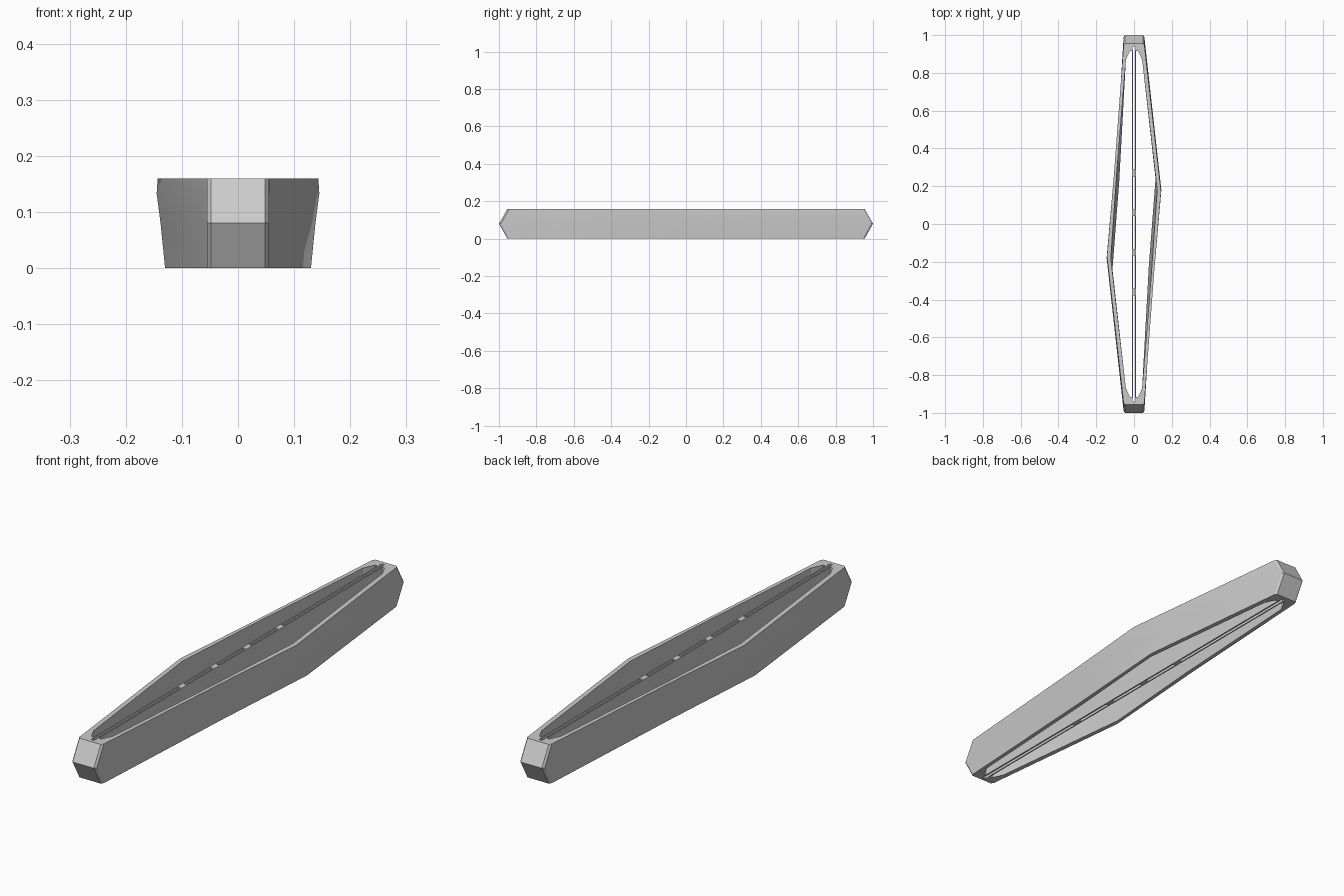
import bpy, bmesh

if "Cube" in bpy.data.objects:
    bpy.data.objects.remove(bpy.data.objects["Cube"])

H = 0.16  # overall height

mat = bpy.data.materials.new("plain grey")
mat.diffuse_color = (0.6, 0.6, 0.6, 1)
mat.use_nodes = True
mat.node_tree.nodes["Principled BSDF"].inputs["Base Color"].default_value = mat.diffuse_color


def finish(name, bm):
    bmesh.ops.recalc_face_normals(bm, faces=bm.faces)
    me = bpy.data.meshes.new(name)
    bm.to_mesh(me)
    bm.free()
    me.materials.append(mat)
    ob = bpy.data.objects.new(name, me)
    bpy.context.collection.objects.link(ob)
    return ob


def box(name, x0, x1, y0, y1, z0, z1):
    bm = bmesh.new()
    bmesh.ops.create_cube(bm, size=1)
    for v in bm.verts:
        v.co = ((x0 + x1) / 2 + v.co.x * (x1 - x0),
                (y0 + y1) / 2 + v.co.y * (y1 - y0),
                (z0 + z1) / 2 + v.co.z * (z1 - z0))
    return finish(name, bm)


def ring(bm, end, bulge, z):
    """Closed outline: right half, then the same half turned 180 degrees."""
    right = end + bulge + [(x, -y) for x, y in reversed(end)]
    return [bm.verts.new((s * x, s * y, z)) for s in (1, -1) for x, y in right]


def outer_end(cap, shoulder):
    return [(0.006, cap), (0.02, cap), (0.048, cap), (0.055, shoulder)]


# Hollow frame with pointed ends and skewed, bulging side walls
bm = bmesh.new()
inner_end = [(0.006, 0.94), (0.011, 0.915), (0.022, 0.915), (0.043, 0.87)]
rings = [
    ring(bm, outer_end(0.955, 0.945), [(0.13, 0.26), (0.095, -0.23)], 0),
    ring(bm, outer_end(1.0, 0.99), [(0.138, 0.21), (0.101, -0.24)], H / 2),
    ring(bm, outer_end(0.97, 0.96), [(0.145, 0.18), (0.105, -0.25)], 0.133),
    ring(bm, outer_end(0.955, 0.945), [(0.143, 0.17), (0.107, -0.25)], H),
    ring(bm, inner_end, [(0.123, 0.18), (0.093, -0.25)], H),
    ring(bm, inner_end, [(0.114, 0.24), (0.078, -0.23)], 0),
]
n = len(rings[0])
for a, b in zip(rings, rings[1:] + rings[:1]):
    for i in range(n):
        j = (i + 1) % n
        bm.faces.new((a[i], a[j], b[j], b[i]))
frame = finish("frame", bm)
bpy.context.view_layer.objects.active = frame
frame.select_set(True)
bpy.ops.object.shade_smooth_by_angle(angle=0.35)

# Two thin upright plates along the middle
for side, x in (("left", -0.0085), ("right", 0.0085)):
    box(side + "_plate", x - 0.0025, x + 0.0025, -0.925, 0.925, 0, H)

# Spacers joining the plates
for i, y in enumerate((0.27, 0.06, -0.15, -0.36)):
    box(f"spacer_{i + 1}", -0.0065, 0.0065, y - 0.018, y + 0.018, 0, H)
